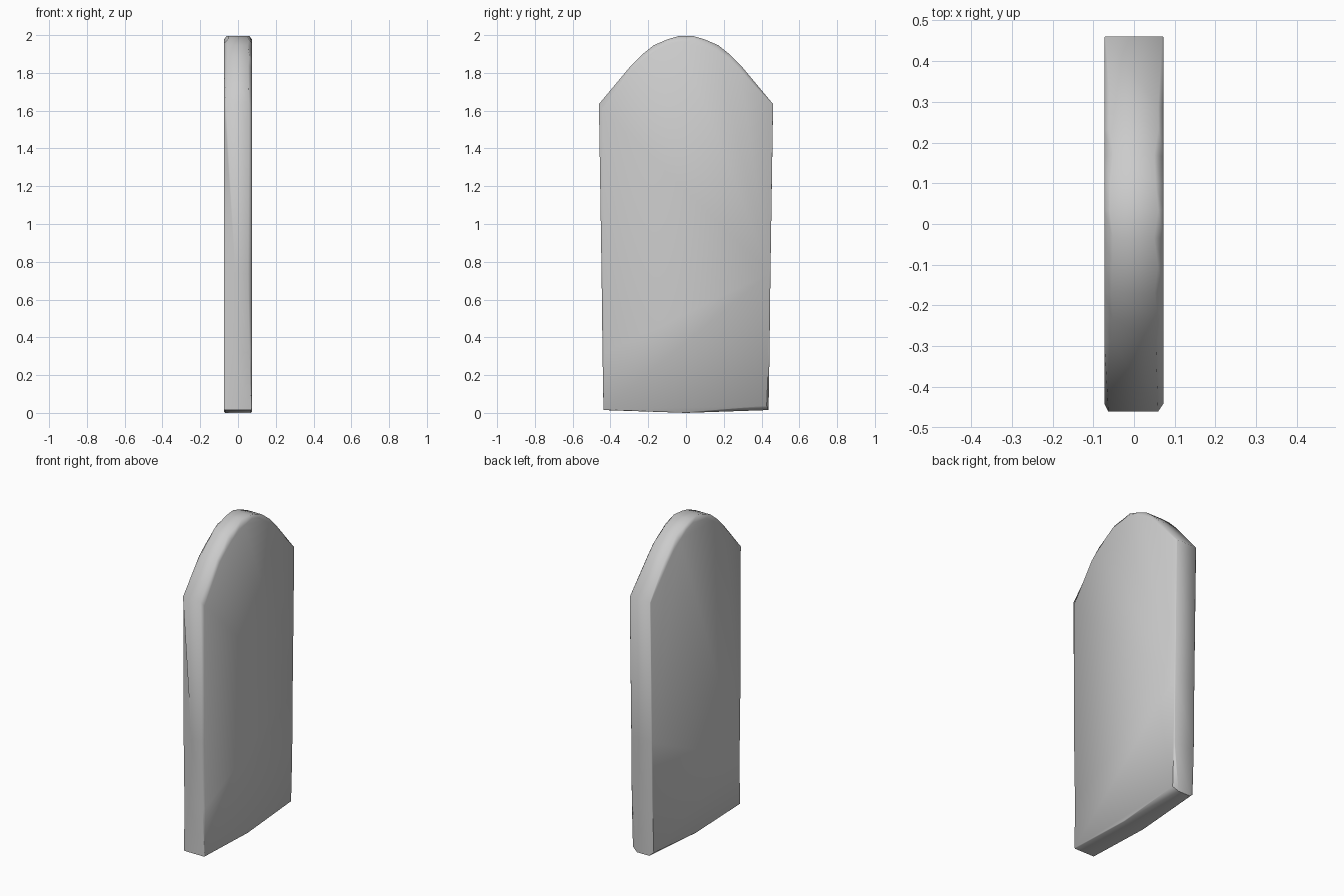
import bpy, bmesh, random
from mathutils import Vector

if "Cube" in bpy.data.objects:
    bpy.data.objects.remove(bpy.data.objects["Cube"])

random.seed(4)
HALF = 0.073          # half thickness of the slab
CENTRE = Vector((0, 1.0))

# Half outline of the slab (y, z), mirrored in y below
FLANK = [(0.437, 0.015), (0.442, 0.32), (0.447, 0.74), (0.461, 1.635)]
ARCH = [(0.29, 1.84), (0.235, 1.895), (0.17, 1.947), (0.10, 1.977), (0.035, 1.996)]
half = FLANK + ARCH
outline = [(0, 0)] + half + [(-y, z) for y, z in reversed(half)]


def chip(y, z):
    """Width across the rim on the -x and +x sides, and depth into the face."""
    if z > 1.8:                                   # weathered arch
        return (random.uniform(.012, .022), random.uniform(.012, .026),
                random.uniform(.012, .035))
    if y < 0 and 0.1 < z < 0.5:                   # chipped lower front edge
        return .045, .012, .010
    if y < 0 and 0.5 < z < 1:
        return .060, .020, .007
    if y < 0 and z > 1.6:                         # front shoulder ledge
        return .010, .014, .035
    if y > 0 and z < 0.1:                         # broken rear foot corner
        return .025, .035, .025
    return .004, .004, .004


def inset(p, depth):
    """Pull an outline point towards the middle of the slab."""
    d = CENTRE - p
    if 0.1 < p.y < 1.6:
        d.y = 0
    return p + d.normalized() * depth


# Stone slab: four rings lofted across the thickness
bm = bmesh.new()
rings = [[], [], [], []]
for y, z in outline:
    wl, wr, depth = chip(y, z)
    rim = Vector((y, z))
    face = inset(rim, depth)
    sections = ((-HALF, face), (-HALF + wl, rim), (HALF - wr, rim), (HALF, face))
    for ring, (x, p) in zip(rings, sections):
        ring.append(bm.verts.new((x, p.x, p.y)))

for a, b in zip(rings, rings[1:]):
    for i in range(len(outline)):
        bm.faces.new((a[i - 1], a[i], b[i], b[i - 1]))
bm.faces.new(rings[0])
bm.faces.new(rings[-1])
bmesh.ops.recalc_face_normals(bm, faces=bm.faces)

mesh = bpy.data.meshes.new("headstone_slab")
bm.to_mesh(mesh)
bm.free()
slab = bpy.data.objects.new("headstone_slab", mesh)
bpy.context.collection.objects.link(slab)

# Soft worn shading with crisp chips
bpy.context.view_layer.objects.active = slab
slab.select_set(True)
bpy.ops.object.shade_smooth_by_angle(angle=1.0)
